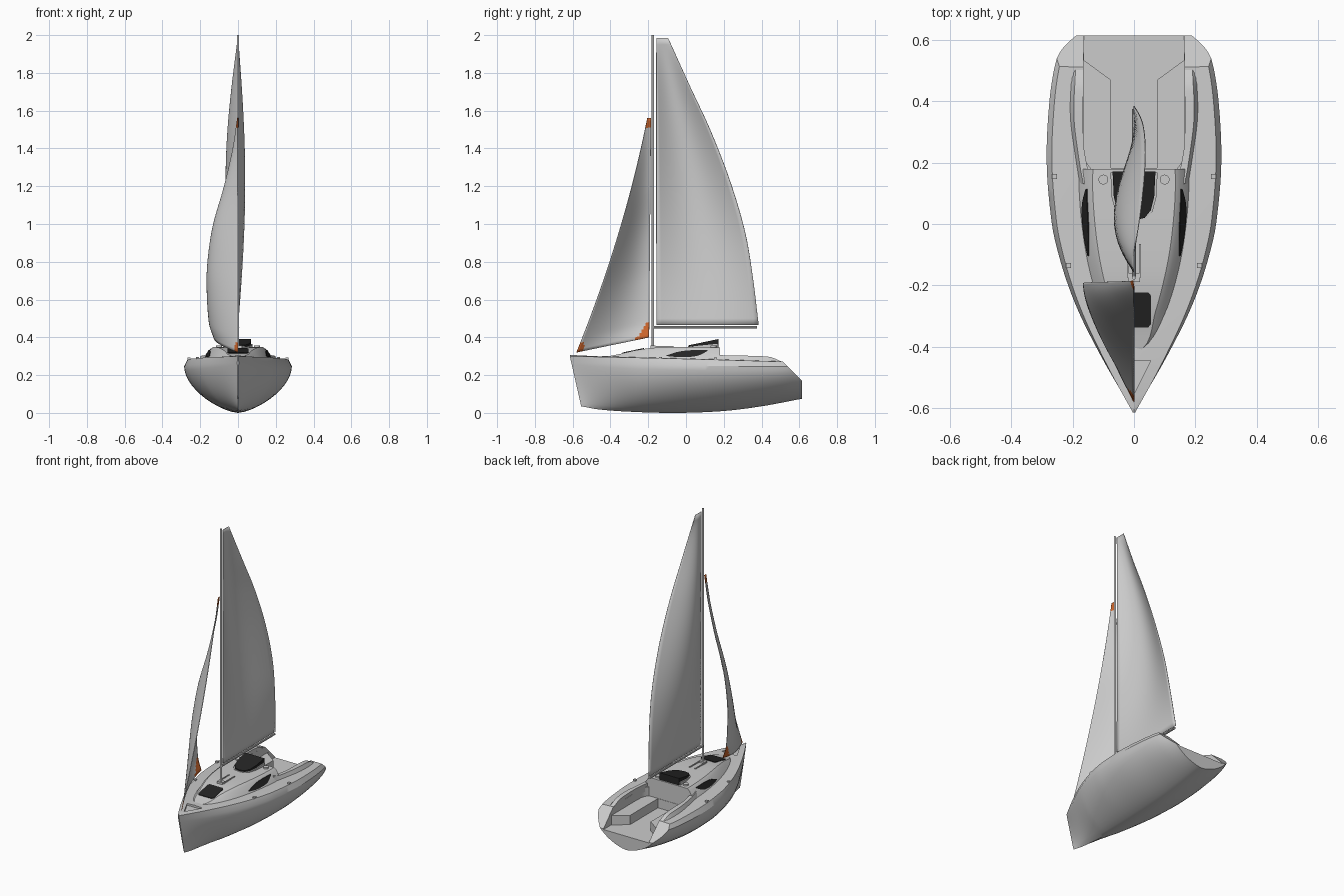
import bpy, bmesh, math
from mathutils import Vector

if "Cube" in bpy.data.objects:
    bpy.data.objects.remove(bpy.data.objects["Cube"])


def material(name, rgb):
    m = bpy.data.materials.new(name)
    m.use_nodes = True
    m.diffuse_color = (*rgb, 1)
    m.node_tree.nodes["Principled BSDF"].inputs["Base Color"].default_value = (*rgb, 1)
    return m


GREY = material("light grey", (0.6, 0.6, 0.6))
DARK = material("dark glass", (0.018, 0.018, 0.018))
ORANGE = material("orange", (0.6, 0.13, 0.025))


def curve(*pts):
    """Smooth function through (input, value) pairs."""
    def slope(i):
        a, b = pts[max(i - 1, 0)], pts[min(i + 1, len(pts) - 1)]
        return (b[1] - a[1]) / (b[0] - a[0])

    def f(t):
        t = min(max(t, pts[0][0]), pts[-1][0])
        i = max(k for k in range(len(pts) - 1) if pts[k][0] <= t)
        (x0, v0), (x1, v1) = pts[i], pts[i + 1]
        h = x1 - x0
        s = (t - x0) / h
        return (v0 * (1 + 2 * s) * (1 - s) ** 2 + slope(i) * h * s * (1 - s) ** 2
                + v1 * s * s * (3 - 2 * s) + slope(i + 1) * h * s * s * (s - 1))
    return f


def span(a, b, n):
    return [a + (b - a) * i / n for i in range(n + 1)]


def finish(name, bm, mats, angle=32):
    mesh = bpy.data.meshes.new(name)
    bm.to_mesh(mesh)
    bm.free()
    for m in mats:
        mesh.materials.append(m)
    ob = bpy.data.objects.new(name, mesh)
    bpy.context.collection.objects.link(ob)
    smooth(ob, angle)
    return ob


def smooth(ob, angle=32):
    bpy.ops.object.select_all(action="DESELECT")
    ob.select_set(True)
    bpy.context.view_layer.objects.active = ob
    bpy.ops.object.shade_smooth_by_angle(angle=math.radians(angle))


def loft_mesh(rings):
    bm = bmesh.new()
    rows = [[bm.verts.new(p) for p in r] for r in rings]
    for a, b in zip(rows, rows[1:]):
        for i in range(len(a)):
            j = (i + 1) % len(a)
            bm.faces.new((a[i], a[j], b[j], b[i]))
    bm.faces.new(rows[0])
    bm.faces.new(rows[-1])
    bmesh.ops.recalc_face_normals(bm, faces=bm.faces)
    return bm


def loft(name, rings, mat=GREY):
    return finish(name, loft_mesh(rings), [mat])


def sym(half):
    return half + [(-x, y) for x, y in reversed(half) if x > 0]


def prism(name, outline, low, high, mat=GREY):
    """Upright prism; low and high are functions of y or plain heights."""
    at = lambda h, y: h(y) if callable(h) else h
    return loft(name, [[(x, y, at(h, y)) for x, y in outline] for h in (low, high)], mat)


def disc(x, y, r, n=16):
    return [(x + r * math.cos(math.tau * i / n), y + r * math.sin(math.tau * i / n)) for i in range(n)]


def rect(x, y, w, d):
    return [(x - w, y - d), (x + w, y - d), (x + w, y + d), (x - w, y + d)]


def cut(ob, cutter):
    mod = ob.modifiers.new("cut", "BOOLEAN")
    mod.operation, mod.solver, mod.object = "DIFFERENCE", "EXACT", cutter
    bpy.context.view_layer.objects.active = ob
    bpy.ops.object.modifier_apply(modifier=mod.name)
    bpy.data.objects.remove(cutter)


# Hull: lofted sections, sharper towards the raked bow
beam = curve((-.615, .004), (-.5, .072), (-.4, .126), (-.3, .175), (-.2, .215), (-.1, .246),
             (0, .268), (.2, .285), (.4, .276), (.53, .255), (.615, .222))
keel = curve((-.615, .035), (-.5, .018), (-.3, .006), (-.05, 0), (.2, .01), (.4, .035), (.615, .075))
sheer = curve((-.615, .3), (0, .286), (.615, .268))


def hull_ring(y):
    b, k, s = beam(y), keel(y), sheer(y)
    fore = min(max((-.25 - y) / .365, 0), 1)
    v = .25 + .35 * fore
    half = []
    for a in span(0, math.pi / 2, 12):
        f = .88 * ((1 - v) * (1 - math.cos(a)) + v * math.sin(a) ** 1.3)
        half.append((b * math.sin(a), f))
    half.append((b * .94, 1))
    pts = [(x, y + .06 * (1 - f) * fore, k + (s - k) * f) for x, f in half]
    return pts + [(0, y, s + .006)] + [(-x, py, z) for x, py, z in reversed(pts[1:])]


bm = loft_mesh([hull_ring(y) for y in span(-.615, .615, 48)])
res = bmesh.ops.bisect_plane(bm, geom=bm.verts[:] + bm.edges[:] + bm.faces[:], plane_co=(0, .51, .275),
                             plane_no=Vector((0, 1, 1)).normalized(), clear_outer=True)
bmesh.ops.edgeloop_fill(bm, edges=[e for e in res["geom_cut"] if isinstance(e, bmesh.types.BMEdge)])
bmesh.ops.recalc_face_normals(bm, faces=bm.faces)
hull = finish("hull", bm, [GREY])

# Cockpit above the benches, foot well, and bow locker
cut(hull, prism("cockpit_cutter", sym([(.14, .18), (.155, .2), (.163, .23), (.165, .27), (.165, .66)]), .225, .5))
cut(hull, prism("well_cutter", sym([(.075, .182), (.075, .47), (.164, .535), (.164, .66)]), .165, .4))
cut(hull, prism("locker_cutter", sym([(0, -.555), (.055, -.445)]), .288, .4))
smooth(hull)

# Cabin trunk
base = curve((-.41, .045), (-.38, .085), (-.3, .118), (-.2, .146), (-.1, .167), (0, .18), (.1, .187), (.18, .187))
roof = curve((-.41, .3), (-.35, .312), (-.27, .331), (-.165, .345), (0, .348), (.18, .346))


def cabin_ring(y):
    w, z = base(y), roof(y)
    shoulder = .75 * min(1, w / .12)
    half = [(w, .27), (w - .036 * shoulder / .75, z - .012), (w - .07 * shoulder, z)]
    return [(x, y, h) for x, h in half] + [(-x, y, h) for x, h in reversed(half)]


loft("cabin", [cabin_ring(y) for y in span(-.41, .18, 28)])

# Side windows, hugging the sloping cabin sides
win_top = curve((-.105, .304), (-.04, .324), (.03, .332), (.115, .333))
win_low = curve((-.105, .301), (-.03, .295), (.06, .302), (.115, .328))
for s, side in ((1, "left"), (-1, "right")):
    rings = []
    for y in span(-.105, .115, 16):
        wide = lambda z: base(y) - .036 * (z - .27) / (roof(y) - .282)
        lo, hi = win_low(y), win_top(y)
        rings.append([(s * (wide(z) + o), y, z) for z, o in ((lo, .003), (hi, .003), (hi, -.003), (lo, -.003))])
    loft(side + "_window", rings, DARK)

    # Cockpit coaming
    inner = curve((.13, .14), (.2, .155), (.27, .165), (.5, .165))
    outer = curve((.13, .187), (.2, .2), (.35, .218), (.5, .213))
    top = curve((.13, .318), (.18, .306), (.44, .297), (.505, .272))
    loft(side + "_coaming", [[(s * inner(y), y, .255), (s * inner(y), y, top(y)),
                              (s * (outer(y) - .022), y, top(y)), (s * outer(y), y, .255)]
                             for y in span(.13, .505, 20)])

    # Winch and deck cleats
    prism(side + "_winch", disc(s * .1, .145, .016), .34, .356)
    prism(side + "_aft_cleat", rect(s * .26, .155, .008, .008), .27, .292)
    prism(side + "_fore_cleat", rect(s * .214, -.135, .008, .008), .275, .297)
    prism(side + "_deck_track", rect(s * .02, -.12, .003, .055), .34, .353)

# Companionway hood and fore hatch
hood = [(0, .012), (.035, .02), (.055, .045), (.066, .09), (.07, .172)]
prism("hood_rim", sym([(x * 1.1, y - .004) for x, y in hood]), .335, lambda y: .35 + .1 * max(y - .01, 0))
prism("hood_hatch", sym(hood), .338, lambda y: .357 + .21 * (y - .01))
prism("fore_hatch", sym([(.047, -.337), (.055, -.327), (.055, -.233), (.047, -.223)]),
      lambda y: roof(y) - .003, lambda y: roof(y) + .004, DARK)
bpy.data.objects["hood_hatch"].data.materials[0] = DARK

# Mast and boom
prism("mast_foot", rect(0, -.175, .02, .014), .335, .356)
prism("mast", disc(0, -.175, .0065, 12), .34, 2)
loft("boom", [[(x, y, .453 + z) for x, z in disc(0, 0, .007, 10)] for y in (-.172, .375)])


def sail(name, point, nu, nv, mats, rule=None):
    bm = bmesh.new()
    g = [[bm.verts.new(point(u, t)) for u in span(0, 1, nu)] for t in span(0, 1, nv)]
    for a, b in zip(g, g[1:]):
        for i in range(nu):
            f = bm.faces.new((a[i], a[i + 1], b[i + 1], b[i]))
            if rule:
                f.material_index = int(rule(f.calc_center_median()))
    ob = finish(name, bm, mats, 60)
    mod = ob.modifiers.new("cloth", "SOLIDIFY")
    mod.thickness, mod.offset = .003, 0


# Mainsail: belly to one side, trailing edge curling to the other
leech = curve((.465, .385), (.73, .352), (.96, .312), (1.23, .232), (1.5, .127), (1.73, .02), (1.985, -.095))


def main_point(u, t):
    z = .465 + 1.52 * t
    x = math.sin(math.pi * t) * (.037 * u - .082 * math.sin(math.pi * u))
    return (x, -.157 + u * (leech(z) + .157), z)


sail("mainsail", main_point, 20, 44, [GREY])

# Jib: hollow leading edge, trailing edge blown out to the right side
jib_out = curve((.4, -.128), (.48, -.153), (.7, -.165), (.85, -.155), (1, -.13), (1.2, -.073), (1.4, -.027), (1.56, -.003))


def jib_point(u, t):
    y0 = -.58 + .375 * t + .13 * t * (1 - t)
    y1 = -.195 + .01 * t
    z = (.32 + 1.24 * t) * (1 - u) + (.4 + 1.16 * t) * u
    return (jib_out(.4 + 1.16 * t) * math.sin(u * math.pi / 2), y0 + (y1 - y0) * u, z)


def reinforced(c):
    clew = (-.193 - c.y) / .07 + (c.z - .395) / .1 < 1
    return c.z > 1.51 or clew or (c.y < -.54 and c.z < .37)


sail("jib", jib_point, 36, 72, [GREY, ORANGE], reinforced)
